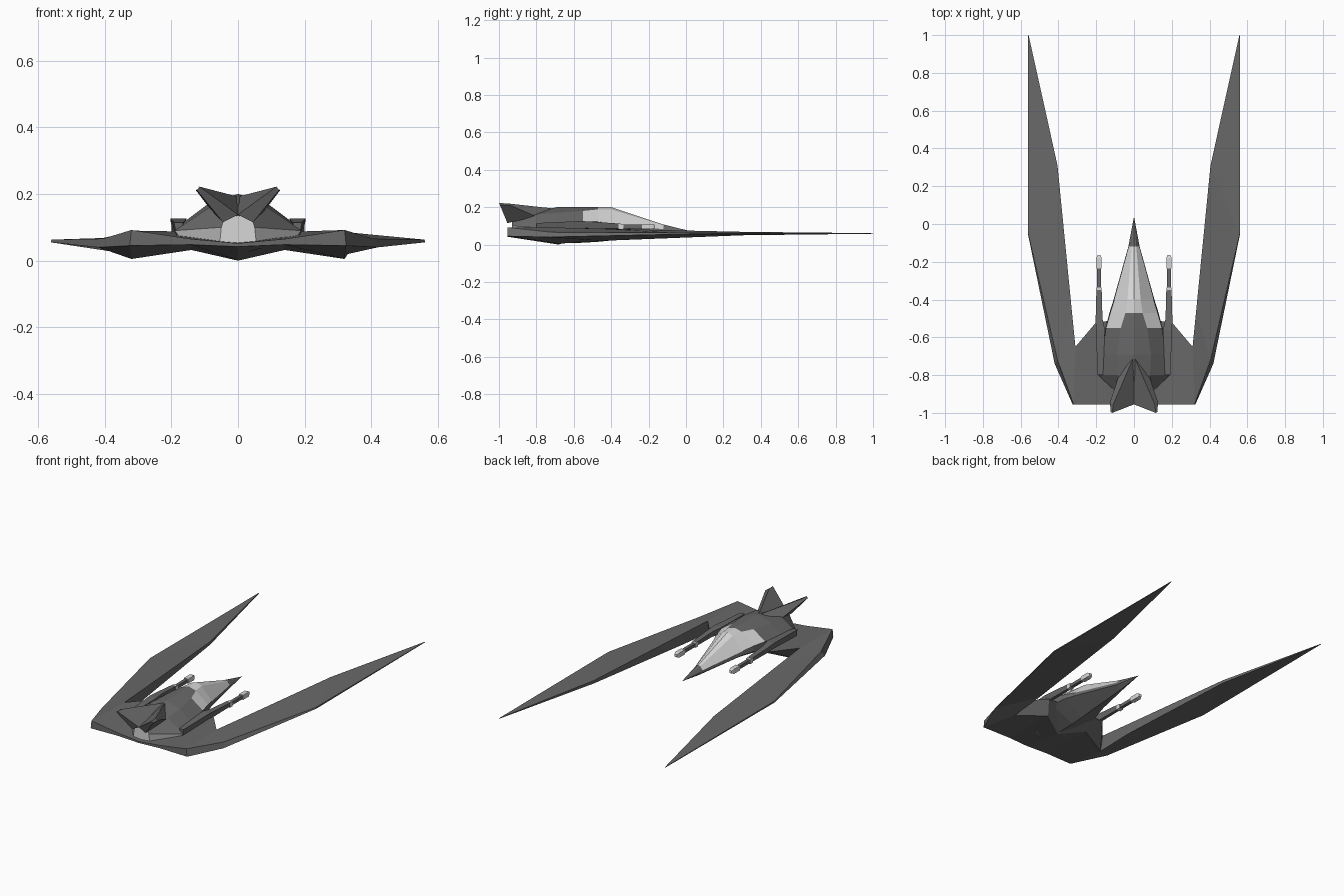
import bpy, bmesh

if "Cube" in bpy.data.objects:
    bpy.data.objects.remove(bpy.data.objects["Cube"])


def material(name, v):
    m = bpy.data.materials.new(name)
    m.diffuse_color = (v, v, v, 1)
    m.use_nodes = True
    m.node_tree.nodes["Principled BSDF"].inputs["Base Color"].default_value = m.diffuse_color
    return m


DARK = material("dark grey hull", 0.14)
LIGHT = material("light grey glass and metal", 0.68)


def loft(name, rings, light=lambda band, seg: False, mirror=False):
    """Skin a list of equal rings; light(band, seg) picks the pale faces (band -1 / -2 = caps)."""
    bm = bmesh.new()
    vs = [[bm.verts.new(p) for p in r] for r in rings]
    n = len(rings[0])
    for b in range(len(vs) - 1):
        for s in range(n):
            t = (s + 1) % n
            f = bm.faces.new((vs[b][s], vs[b][t], vs[b + 1][t], vs[b + 1][s]))
            f.material_index = int(light(b, s))
    for ring, b in ((vs[0], -1), (vs[-1], -2)):
        bm.faces.new(ring).material_index = int(light(b, 0))
    bmesh.ops.remove_doubles(bm, verts=bm.verts, dist=0.0005)
    bmesh.ops.recalc_face_normals(bm, faces=bm.faces)
    me = bpy.data.meshes.new(name)
    bm.to_mesh(me)
    bm.free()
    me.materials.append(DARK)
    me.materials.append(LIGHT)
    ob = bpy.data.objects.new(name, me)
    bpy.context.collection.objects.link(ob)
    if mirror:
        ob.modifiers.new("mirror", 'MIRROR')
    return ob


def flip(ring):
    return [(-x, y, z) for x, y, z in ring]


# Swept wing and belly: rings of top inner, top outer, lower outer, lower inner
half = [
    [(0, -.50, .08), (0, -.955, .052), (0, -.955, .042), (0, -.68, 0)],
    [(.20, -.52, .088), (.14, -.955, .065), (.14, -.955, .048), (.14, -.60, .032)],
    [(.31, -.65, .09), (.32, -.955, .092), (.325, -.955, .045), (.32, -.68, .005)],
    [(.33, -.45, .085), (.405, -.72, .066), (.42, -.74, .04), (.33, -.45, .02)],
    [(.405, .31, .068), (.56, -.05, .063), (.562, -.05, .055), (.405, .31, .05)],
    [(.558, 1, .061), (.56, 1, .061), (.56, 1, .058), (.558, 1, .058)],
]
loft("swept_wing", [flip(r) for r in half[:0:-1]] + half)

# Fuselage: half sections of top, shoulder, side, lower side, keel
sections = [
    (.04, (0, .068), (0, .068), (0, .068), (0, .068), (0, .068)),
    (-.12, (0, .107), (.012, .103), (.028, .082), (.03, .068), (0, .045)),
    (-.40, (0, .20), (.035, .188), (.103, .112), (.108, .09), (0, .022)),
    (-.47, (0, .20), (.045, .188), (.125, .122), (.13, .09), (0, .015)),
    (-.55, (0, .20), (.07, .18), (.148, .125), (.15, .08), (0, .01)),
    (-.69, (0, .20), (.09, .17), (.17, .11), (.165, .065), (0, .006)),
    (-.80, (0, .175), (.085, .16), (.19, .09), (.165, .06), (0, .02)),
    (-.93, (0, .135), (.04, .132), (.05, .10), (.055, .052), (0, .045)),
]
rings = []
for y, *pts in sections:
    r = [(x, y, z) for x, z in pts]
    rings.append(r + flip(r[3:0:-1]))


def fuselage_light(band, seg):
    canopy = band in (1, 2) and seg in (0, 1, 6, 7) or band == 3 and seg in (1, 6)
    engine = band == 6 and seg in (2, 5) or band == -2
    return canopy or engine


loft("fuselage_with_canopy", rings, fuselage_light)

# V-shaped tail fins
loft("tail_fin", [
    [(.0, -.70, .192), (.0, -.955, .138), (.045, -.955, .115), (.08, -.80, .15)],
    [(.11, -.955, .22), (.115, -1, .222), (.124, -.995, .212), (.127, -.945, .212)],
], mirror=True)


# Guns: housing tapering into a barrel with pale muzzle and collar
def gun_ring(y, w, top, bottom, x=.185, keel=.6):
    return [(x - w, y, top), (x + w, y, top), (x + w * keel, y, bottom), (x - w * keel, y, bottom)]


loft("gun_housing", [
    gun_ring(-.35, .014, .112, .086), gun_ring(-.50, .018, .122, .086),
    gun_ring(-.56, .024, .126, .08, .178, .4), gun_ring(-.80, .014, .115, .07, .178, .4),
], mirror=True)
barrel = [(-.165, .008), (-.18, .014), (-.235, .014), (-.235, .010), (-.335, .010), (-.335, .014), (-.36, .014)]
loft("gun_barrel", [gun_ring(y, w, .097 + w, .097 - w, keel=1) for y, w in barrel],
     lambda b, s: b in (-1, 0, 1, 2, 4, 5), mirror=True)
